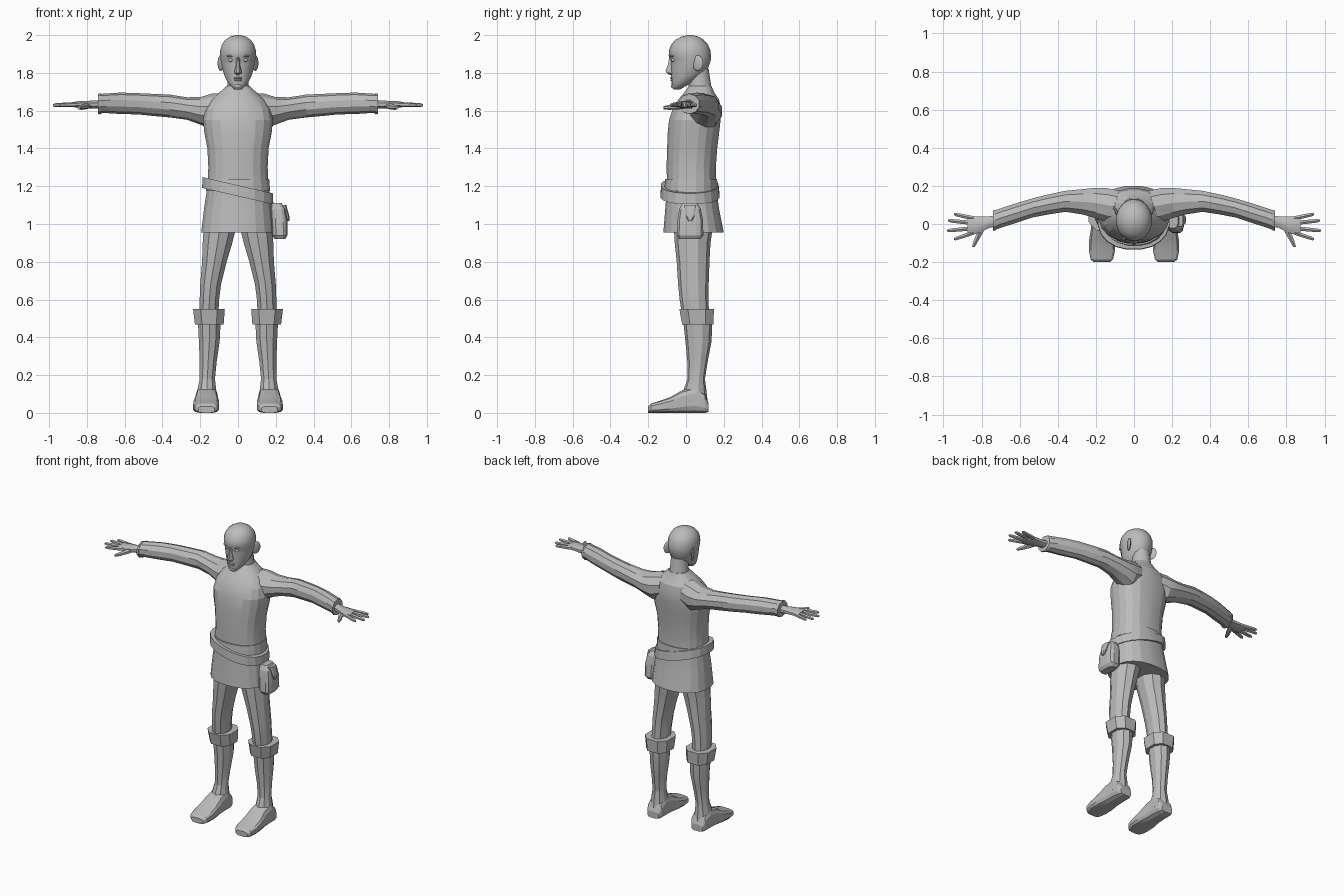
import bpy, bmesh, math
from mathutils import Vector, Matrix

grey = bpy.data.materials.new("plain_grey")
grey.diffuse_color = (0.5, 0.5, 0.5, 1)


def finish(name, bm, smooth):
    bmesh.ops.recalc_face_normals(bm, faces=bm.faces)
    mesh = bpy.data.meshes.new(name)
    bm.to_mesh(mesh)
    bm.free()
    ob = bpy.data.objects.new(name, mesh)
    bpy.context.collection.objects.link(ob)
    mesh.materials.append(grey)
    bpy.ops.object.select_all(action='DESELECT')
    ob.select_set(True)
    bpy.context.view_layer.objects.active = ob
    bpy.ops.object.shade_smooth_by_angle(angle=math.radians(smooth))
    return ob


def loft(name, rings, axis='z', n=12, power=2, side=1, tilt=(0, 0), smooth=15):
    """Rings are (position, low u, high u, low v, high v); u and v are the other axes in order."""
    bm = bmesh.new()
    loops = []
    for t, u0, u1, v0, v1 in rings:
        loop = []
        for i in range(n):
            a = 2 * math.pi * (i + 0.5) / n
            c, s = math.cos(a), math.sin(a)
            c = math.copysign(abs(c) ** (2 / power), c)
            s = math.copysign(abs(s) ** (2 / power), s)
            k = math.cos(math.pi / n) ** (2 / power)
            u = (u0 + u1) / 2 + c / k * (u1 - u0) / 2
            v = (v0 + v1) / 2 + s / k * (v1 - v0) / 2
            p = {'x': (t, u, v), 'y': (u, t, v), 'z': (u, v, t)}[axis]
            z = p[2] + tilt[0] * p[0] + tilt[1] * p[1]
            loop.append(bm.verts.new((p[0] * side, p[1], z)))
        loops.append(loop)
    for a, b in zip(loops, loops[1:]):
        for i in range(n):
            j = (i + 1) % n
            bm.faces.new((a[i], a[j], b[j], b[i]))
    bm.faces.new(loops[0])
    bm.faces.new(loops[-1])
    return finish(name, bm, smooth)


def ball(name, loc, size, tilt=0):
    bm = bmesh.new()
    bmesh.ops.create_uvsphere(bm, u_segments=10, v_segments=7, radius=1)
    m = Matrix.Translation(Vector(loc)) @ Matrix.Rotation(tilt, 4, 'Z') @ Matrix.Diagonal((*size, 1))
    bmesh.ops.transform(bm, matrix=m, verts=bm.verts)
    return finish(name, bm, 60)


# Tunic, from hem to collar
loft("tunic", [
    (0.955, -.195, .19, -.12, .20), (1.08, -.18, .178, -.11, .175),
    (1.20, -.162, .162, -.10, .158), (1.30, -.157, .157, -.103, .158),
    (1.40, -.162, .162, -.10, .165), (1.48, -.178, .178, -.097, .175),
    (1.55, -.185, .185, -.09, .183), (1.61, -.172, .172, -.07, .185),
    (1.66, -.14, .14, -.04, .175), (1.695, -.10, .10, -.01, .15),
    (1.73, -.062, .062, .015, .135)], n=20, power=2.3)

# Two belts, one level and one slung
loft("level_belt", [(1.175, -.17, .17, -.115, .168), (1.238, -.165, .165, -.11, .165)], n=20, power=2.2)
loft("slung_belt", [(1.147, -.19, .187, -.135, .178), (1.205, -.188, .185, -.132, .172)],
     n=20, power=2.2, tilt=(-.23, 0))

# Hip pouch with its flap and strap
loft("pouch", [(.92, .195, .25, -.035, .075), (.94, .18, .262, -.048, .092),
               (1.02, .175, .262, -.045, .09), (1.08, .172, .25, -.035, .078),
               (1.11, .175, .23, -.02, .06)], n=12, power=3.5)
loft("pouch_strap", [(1.015, .25, .272, .012, .03), (1.04, .245, .272, 0, .045),
                     (1.10, .22, .256, -.012, .055)], n=8, power=4)

# Neck
loft("neck", [(1.69, -.07, .07, .01, .14), (1.74, -.055, .055, .015, .132),
              (1.82, -.055, .055, .0, .12)], n=12, smooth=40)

# Head, from chin to crown
loft("head", [
    (1.713, -.02, .02, -.066, -.03), (1.728, -.037, .037, -.075, -.005),
    (1.75, -.055, .055, -.076, .04), (1.78, -.07, .07, -.077, .085),
    (1.81, -.08, .08, -.078, .11), (1.845, -.088, .088, -.079, .123),
    (1.87, -.092, .092, -.08, .13), (1.89, -.094, .094, -.09, .131),
    (1.92, -.094, .094, -.088, .127), (1.95, -.085, .085, -.077, .115),
    (1.975, -.068, .068, -.055, .093), (1.992, -.042, .042, -.024, .065),
    (2.0, -.012, .012, .008, .035)], n=18, smooth=50)

# Face details
loft("nose", [(1.79, -.008, .008, -.088, -.06), (1.80, -.02, .02, -.104, -.06),
              (1.813, -.018, .018, -.108, -.06), (1.845, -.010, .010, -.095, -.06),
              (1.885, -.009, .009, -.089, -.06)], n=8, smooth=40)
ball("upper_lip", (0, -.073, 1.772), (.026, .012, .006))
ball("lower_lip", (0, -.071, 1.761), (.021, .012, .006))
ball("chin", (0, -.064, 1.73), (.022, .015, .014))

for side, label in ((-1, "right"), (1, "left")):
    ball(label + "_eye", (side * .037, -.066, 1.868), (.016, .012, .010))
    ball(label + "_brow", (side * .038, -.074, 1.889), (.024, .011, .006), side * .25)
    ball(label + "_ear", (side * .092, .062, 1.852), (.009, .032, .042), side * -.45)

    # Sleeve, curving forward to the wrist
    loft(label + "_sleeve", [
        (.08, .0, .175, 1.53, 1.69), (.14, .01, .188, 1.505, 1.685),
        (.20, .03, .19, 1.53, 1.668), (.27, .05, .183, 1.555, 1.668),
        (.36, .064, .174, 1.567, 1.682), (.45, .05, .155, 1.575, 1.686),
        (.53, .035, .135, 1.583, 1.69), (.62, .005, .108, 1.585, 1.693),
        (.70, -.02, .082, 1.59, 1.688), (.735, -.034, .07, 1.588, 1.686)],
        axis='x', n=10, side=side)
    loft(label + "_sleeve_rim", [(.728, -.034, .074, 1.583, 1.69), (.74, -.036, .07, 1.585, 1.686)],
         axis='x', n=10, side=side)

    # Hand: palm, four fingers, thumb
    loft(label + "_palm", [
        (.70, -.01, .05, 1.61, 1.66), (.76, -.02, .04, 1.611, 1.653),
        (.81, -.045, .04, 1.612, 1.652), (.85, -.058, .04, 1.615, 1.650),
        (.875, -.05, .035, 1.62, 1.645)], axis='x', n=8, side=side, smooth=40)
    for finger, y0, y1, tip in (("little", .03, .052, .945), ("ring", .005, .018, .975),
                                ("middle", -.022, -.035, .98), ("index", -.045, -.08, .945)):
        rings = []
        for f, r in ((0, .011), (.5, .0105), (.9, .009), (1, .005)):
            y, z = y0 + (y1 - y0) * f, 1.633 - .004 * f
            rings.append((.84 + (tip - .84) * f, y - r, y + r, z - r, z + r))
        loft(f"{label}_{finger}_finger", rings, axis='x', n=6, side=side, smooth=40)
    loft(label + "_thumb", [
        (-.01, .775, .815, 1.612, 1.645), (-.05, .795, .826, 1.608, 1.634),
        (-.09, .818, .842, 1.606, 1.628), (-.12, .836, .85, 1.608, 1.623)],
        axis='y', n=6, side=side, smooth=40)

    # Leg
    loft(label + "_leg", [
        (.50, .105, .205, -.015, .12), (.60, .10, .203, -.03, .115),
        (.68, .09, .20, -.038, .116), (.80, .06, .19, -.045, .12),
        (.90, .03, .187, -.055, .125), (1.0, .005, .18, -.06, .14)], n=10, side=side)

    # Boot: shaft, folded cuff and foot
    loft(label + "_boot_shaft", [
        (.05, .11, .222, -.03, .112), (.12, .115, .215, -.01, .105), (.18, .122, .203, .01, .098),
        (.27, .113, .203, .01, .112), (.38, .097, .207, .0, .132),
        (.48, .092, .212, -.01, .135)], n=10, side=side)
    loft(label + "_boot_cuff", [(.467, .076, .228, -.02, .145), (.55, .070, .238, -.035, .148)],
         n=8, power=2.6, side=side, tilt=(0, 0))
    loft(label + "_foot", [
        (-.20, .125, .21, 0, .035), (-.185, .11, .228, 0, .05), (-.14, .10, .237, 0, .063),
        (-.08, .10, .235, 0, .085), (-.02, .108, .225, 0, .12), (.05, .11, .222, 0, .14),
        (.10, .113, .218, 0, .10), (.12, .125, .207, .005, .05)],
        axis='y', n=12, power=3.5, side=side)
